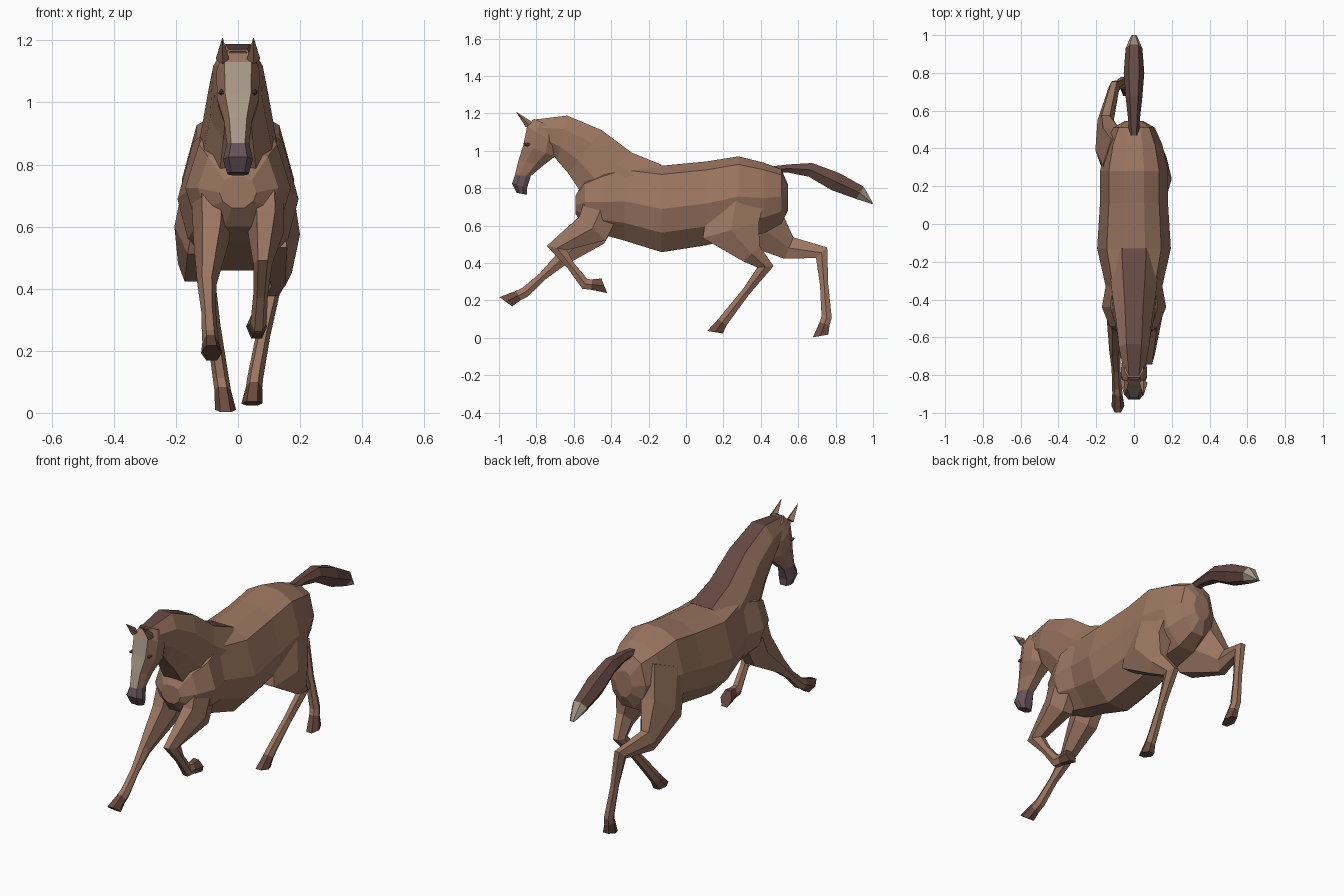
import bpy, bmesh
from math import radians
from mathutils import Vector, Matrix

if "Cube" in bpy.data.objects:
    bpy.data.objects.remove(bpy.data.objects["Cube"])


def material(name, *rgb):
    m = bpy.data.materials.new(name)
    m.diffuse_color = (*rgb, 1)
    m.use_nodes = True
    m.node_tree.nodes["Principled BSDF"].inputs["Base Color"].default_value = m.diffuse_color
    return m


COAT = material("coat", .33, .18, .12)
DARK = material("dark_hair", .13, .066, .055)
MUZZLE = material("muzzle", .13, .085, .1)
HOOF = material("hoof", .15, .07, .05)
PALE = material("pale", .40, .32, .25)

# Half cross-sections (along the ring's a-b axis, sideways); loft() mirrors them
BARREL = [(1, .3), (.8, .74), (0, 1), (-.55, .83), (-1, .33)]
ROUND = [(1, .5), (.4, 1), (-.4, .95), (-1, .5)]
LIMB = [(1, .5), (0, 1), (-1, .5)]


def loft(name, rings, half, mats, paint=lambda i, top: 0):
    """Skin rings given as (edge point a, edge point b, half width)."""
    section = half + [(u, -v) for u, v in reversed(half)]
    n = len(section)
    bm = bmesh.new()
    loops = [[bm.verts.new((a + b) / 2 + (a - b) / 2 * u + Vector((w * v, 0, 0)))
              for u, v in section] for a, b, w in rings]
    for i, (p, q) in enumerate(zip(loops, loops[1:])):
        for j in range(n):
            k = (j + 1) % n
            f = bm.faces.new((p[j], p[k], q[k], q[j]))
            f.material_index = paint(i, j == n - 1)
    bm.faces.new(loops[0])
    bm.faces.new(loops[-1]).material_index = paint(len(loops) - 2, False)
    bmesh.ops.recalc_face_normals(bm, faces=bm.faces)
    me = bpy.data.meshes.new(name)
    bm.to_mesh(me)
    bm.free()
    for m in mats:
        me.materials.append(m)
    bpy.context.collection.objects.link(bpy.data.objects.new(name, me))


def tube(name, path, radii, mats, paint, end_tilt=0, girth=.52):
    """Mitred limb along a path; the last ring may be tilted like a sole."""
    dirs = [Vector((0, q.y - p.y, q.z - p.z)).normalized() for p, q in zip(path, path[1:])]
    rings = []
    for i, (p, r) in enumerate(zip(path, radii)):
        d0, d1 = dirs[max(i - 1, 0)], dirs[min(i, len(dirs) - 1)]
        t = (d0 + d1).normalized()
        across = Vector((0, -t.z, t.y)) * r / t.dot(d1)
        if i == len(path) - 1:
            across = Matrix.Rotation(end_tilt, 3, 'X') @ across
        rings.append((p + across, p - across, .012 + girth * r))
    loft(name, rings, LIMB, mats, paint)


def leg(name, joints, radii):
    """Joints run from the body to knee or hock, then fetlock and toe."""
    *upper, fetlock, toe = [Vector(j) for j in joints]
    path = upper + [upper[-1].lerp(fetlock, .5), fetlock, fetlock.lerp(toe, .35), toe]
    hoof_span = len(path) - 2
    tube(name, path, radii + [.022, .027, .028, .042], [COAT, HOOF],
         lambda i, top: int(i == hoof_span), radians(28))


def yz(y, z):
    return Vector((0, y, z))


# Torso: y, top, bottom, half width
torso = [(.545, .82, .68, .05), (.51, .90, .61, .11), (.42, .935, .56, .15),
         (.28, .97, .54, .18), (.11, .943, .495, .18), (-.13, .92, .458, .195),
         (-.33, .94, .52, .15), (-.44, .90, .55, .17), (-.54, .85, .60, .13),
         (-.59, .76, .66, .06)]
loft("torso", [(yz(y, t), yz(y, b), w) for y, t, b, w in torso], BARREL, [COAT])

# Neck: crest y z, throat y z, half width; its flat crest is the mane
neck = [(-.13, .925, -.47, .65, .13), (-.29, .99, -.57, .79, .115),
        (-.45, 1.11, -.63, .88, .095), (-.635, 1.188, -.69, .95, .08),
        (-.825, 1.165, -.75, 1.03, .05)]
loft("neck_and_mane", [(yz(a, b), yz(c, d), w) for a, b, c, d, w in neck],
     ROUND, [COAT, DARK], lambda i, top: int(top))

# Head: forehead y z, jaw y z, half width; pale blaze, dark muzzle
head = [(-.81, 1.17, -.70, 1.12, .05), (-.85, 1.13, -.69, 1.03, .07),
        (-.87, 1.03, -.70, .97, .067), (-.895, .95, -.765, .92, .045),
        (-.915, .87, -.83, .865, .036), (-.93, .825, -.85, .80, .048),
        (-.905, .775, -.85, .765, .035)]
loft("head", [(yz(a, b), yz(c, d), w) for a, b, c, d, w in head],
     [(1, .62)] + ROUND[1:], [COAT, PALE, MUZZLE],
     lambda i, top: 2 if i > 3 else int(top and i > 0))

# Ears and eyes
for side, s in (("left", -1), ("right", 1)):
    bpy.ops.mesh.primitive_cone_add(vertices=4, radius1=.022, depth=.1,
                                    location=(s * .05, -.875, 1.175),
                                    rotation=(radians(45), 0, 0))
    bpy.context.object.name = side + "_ear"
    bpy.context.object.data.materials.append(COAT)
    bpy.ops.mesh.primitive_ico_sphere_add(subdivisions=1, radius=.02,
                                          location=(s * .054, -.85, 1.033))
    bpy.context.object.name = side + "_eye"
    bpy.context.object.scale = (.5, 1, .5)
    bpy.context.object.data.materials.append(DARK)

# Tail streaming behind, with a pale tip
tail = [(.47, .90), (.55, .905), (.665, .898), (.80, .835), (.93, .775), (.998, .717)]
tube("tail", [yz(*p) for p in tail], [.018, .022, .037, .05, .038, .003],
     [DARK, PALE], lambda i, top: int(i == 4), girth=.85)

# Legs: shared thicknesses, one joint chain per pose
FRONT = [.10, .09, .036]
HIND = [.15, .14, .06, .032]
leg("front_leg_reaching", [(-.085, -.45, .68), (-.085, -.51, .56), (-.1, -.675, .412),
                           (-.09, -.86, .244), (-.085, -.963, .193)], FRONT)
leg("front_leg_folded", [(.085, -.45, .70), (.09, -.50, .585), (.08, -.69, .48),
                         (.066, -.54, .288), (.06, -.437, .278)], FRONT)
leg("hind_leg_forward", [(.075, .28, .80), (.115, .24, .575), (.13, .35, .45),
                         (.105, .425, .38), (.055, .215, .11), (.045, .155, .03)], HIND)
leg("hind_leg_trailing", [(-.075, .31, .80), (-.12, .39, .60), (-.15, .55, .48),
                          (-.105, .725, .455), (-.055, .752, .11), (-.04, .72, .01)], HIND)
